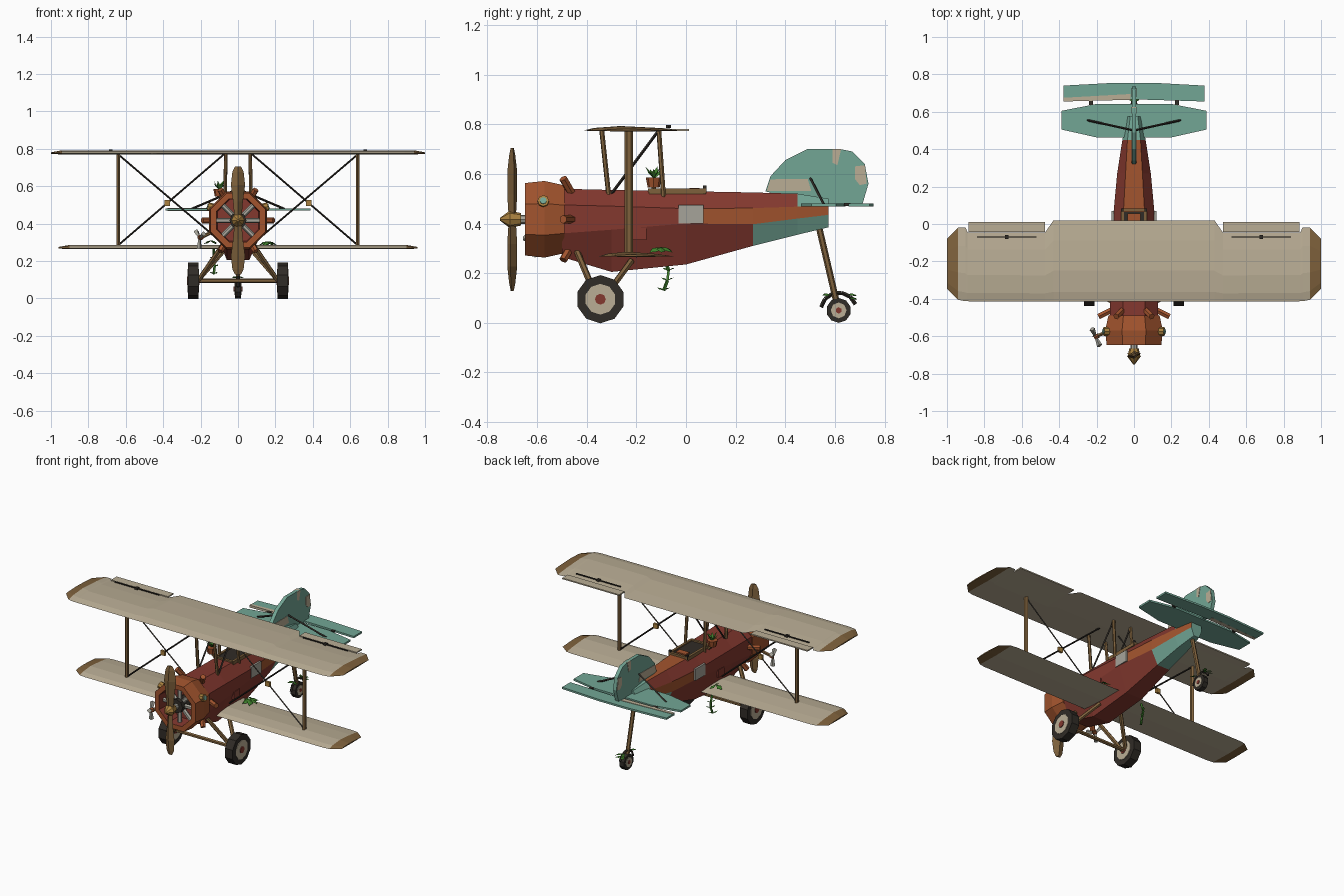
import bpy, bmesh, math
from mathutils import Vector

if "Cube" in bpy.data.objects:
    bpy.data.objects.remove(bpy.data.objects["Cube"])


def material(name, *rgb):
    m = bpy.data.materials.new(name)
    m.use_nodes = True
    m.diffuse_color = (*rgb, 1)
    m.node_tree.nodes["Principled BSDF"].inputs["Base Color"].default_value = (*rgb, 1)
    return m


CANVAS = material("canvas tan", .49, .42, .30)
TEAL = material("faded teal", .17, .38, .30)
ORANGE = material("rust orange", .36, .088, .027)
RED = material("barn red", .23, .04, .028)
WOOD = material("brown wood", .21, .12, .045)
DARK = material("dark rubber", .03, .025, .02)
GREEN = material("leaf green", .05, .22, .025)
BRASS = material("brass", .40, .22, .05)
STEEL = material("pale steel", .38, .37, .32)


def finish(bm, name, *mats):
    bmesh.ops.recalc_face_normals(bm, faces=bm.faces)
    me = bpy.data.meshes.new(name)
    bm.to_mesh(me)
    bm.free()
    for m in mats:
        me.materials.append(m)
    ob = bpy.data.objects.new(name, me)
    bpy.context.collection.objects.link(ob)
    return ob


def loft(name, rings, mats, rule=None, caps=True):
    """Skin closed rings; rule(segment, side, centre) picks the material slot."""
    bm = bmesh.new()
    vs = [[bm.verts.new(p) for p in r] for r in rings]
    n = len(rings[0])
    for s in range(len(vs) - 1):
        for i in range(n):
            j = (i + 1) % n
            f = bm.faces.new((vs[s][i], vs[s][j], vs[s + 1][j], vs[s + 1][i]))
            if rule:
                f.material_index = rule(s, i, f.calc_center_median())
    if caps:
        for s, r in ((0, vs[0]), (len(vs) - 2, vs[-1])):
            f = bm.faces.new(r)
            if rule:
                f.material_index = rule(s, 3, f.calc_center_median())
    return finish(bm, name, *mats)


def rod(name, a, b, r, mat, sides=6, r2=None):
    a, b = Vector(a), Vector(b)
    d = b - a
    bm = bmesh.new()
    bmesh.ops.create_cone(bm, cap_ends=True, segments=sides, radius1=r,
                          radius2=r if r2 is None else r2, depth=d.length)
    bm.transform(d.to_track_quat('Z', 'Y').to_matrix().to_4x4())
    bmesh.ops.translate(bm, verts=bm.verts, vec=(a + b) / 2)
    return finish(bm, name, mat)


def box(name, c, size, mat):
    bm = bmesh.new()
    bmesh.ops.create_cube(bm, size=1)
    bmesh.ops.scale(bm, verts=bm.verts, vec=size)
    bmesh.ops.translate(bm, verts=bm.verts, vec=c)
    return finish(bm, name, mat)


def side_plate(name, pts, x, half, mat):
    return loft(name, [[(x + s * half, y, z) for y, z in pts] for s in (-1, 1)], [mat])


def flat_plate(name, pts, z, half, mat):
    return loft(name, [[(x, y, z + s * half) for x, y in pts] for s in (-1, 1)], [mat])


def leaf(name, base, d, width):
    b, d = Vector(base), Vector(d)
    side = d.cross((0.3, 0.2, 1)).normalized() * width
    mid = b + d * .5
    bm = bmesh.new()
    vs = [bm.verts.new(p) for p in (b, mid + side, b + d, mid - side, mid + Vector((0, 0, width * .4)))]
    for i in range(4):
        bm.faces.new((vs[i], vs[(i + 1) % 4], vs[4]))
    bm.faces.new(vs[:4])
    return finish(bm, name, GREEN)


# Fuselage: y, half width, top half width, top, side high, side low, bottom
body = [(-.5, .13, .06, .54, .475, .36, .265), (-.3, .125, .06, .535, .47, .375, .205),
        (0, .115, .06, .53, .46, .40, .235), (.27, .09, .045, .525, .462, .397, .31),
        (.45, .062, .035, .52, .468, .42, .355), (.575, .04, .02, .50, .472, .435, .385)]


def body_rule(s, i, c):
    if (s >= 3 and i in (2, 3, 4)) or (s == 4 and i in (0, 6, 7)):
        return 2
    return 1 if s >= 2 and i in (1, 5, 7) else 0


loft("fuselage", [[(a, y, t), (w, y, hi), (w, y, lo), (a, y, b), (-a, y, b), (-w, y, lo),
                   (-w, y, hi), (-a, y, t)] for y, w, a, t, hi, lo, b in body],
     [RED, ORANGE, TEAL], body_rule)

# Engine cowl, open at the front
CZ = .417


def ring(y, r, n=8):
    return [(r * math.cos(t), y, CZ + r * math.sin(t))
            for t in (math.tau * (i + .5) / n for i in range(n))]


loft("engine_cowl", [ring(-.49, .148), ring(-.57, .167), ring(-.648, .158), ring(-.648, .125),
                     ring(-.55, .12)], [ORANGE, RED], lambda s, i, c: int(s == 3))
rod("crankcase", (0, -.54, CZ), (0, -.635, CZ), .045, DARK, 8)
for k in range(8):
    t = math.tau * k / 8
    c, s = math.cos(t), math.sin(t)
    rod("engine_cylinder", (.04 * c, -.6, CZ + .04 * s), (.115 * c, -.6, CZ + .115 * s), .014, STEEL)
for k in range(6):
    t = math.tau * k / 6
    c, s = math.cos(t), math.sin(t)
    rod("exhaust_stub", (.12 * c, -.46, CZ + .12 * s), (.19 * c, -.495, CZ + .19 * s), .017, ORANGE)
for sx in (-1, 1):
    rod("cowl_port", (sx * .135, -.575, .485), (sx * .162, -.575, .492), .023, BRASS, 8)
    rod("cowl_port_glass", (sx * .16, -.575, .491), (sx * .166, -.575, .493), .014, TEAL, 8)

# Propeller
rod("propeller_shaft", (0, -.56, CZ), (0, -.7, CZ), .018, STEEL, 8)
rod("spinner_back", (0, -.665, CZ), (0, -.71, CZ), .025, BRASS, 8, .035)
rod("spinner", (0, -.71, CZ), (0, -.75, CZ), .035, BRASS, 8, .005)
blade = [(0, .018, .014), (.1, .026, .02), (.19, .038, .02), (.26, .03, .012), (.288, .016, .006)]
for s in (-1, 1):
    loft("propeller_blade", [[(w, -.7 + .4 * h * s, CZ + s * d), (0, -.7 + h, CZ + s * d),
                              (-w, -.7 - .4 * h * s, CZ + s * d), (0, -.7 - h, CZ + s * d)]
                             for d, w, h in blade], [WOOD])

# Wings
section = [(0, 0), (.12, .011), (.38, .018), (.75, .01), (1, 0), (.5, -.004)]


def wing(name, stations, z):
    full = [(-x, a, b) for x, a, b in reversed(stations)] + stations
    tip = stations[-2][0]
    loft(name, [[(x, a + f * (b - a), z + h * (.4 if abs(x) > tip else 1)) for f, h in section]
                for x, a, b in full], [CANVAS, WOOD], lambda s, i, c: int(abs(c.x) > tip))


wing("upper_wing", [(.43, -.415, .02), (.475, -.415, -.045), (.89, -.413, -.045), (.9, -.413, -.02),
                    (.94, -.405, -.02), (1, -.345, -.08)], .774)
wing("lower_wing", [(.2, -.35, -.05), (.86, -.35, -.05), (.9, -.345, -.055), (.96, -.30, -.10)], .268)

for s in (-1, 1):
    # Ailerons with push bars
    box("aileron", (s * .68, -.016, .776), (.41, .056, .008), CANVAS)
    box("aileron_bar", (s * .68, -.07, .789), (.32, .007, .006), DARK)
    box("aileron_horn", (s * .68, -.07, .79), (.02, .02, .012), DARK)
    # Wing struts and bracing wires
    loft("wing_strut", [[(s * .64 + u * .009, -.23 + v * .017, z) for u, v in
                         ((1, -.5), (1, .5), (0, 1), (-1, .5), (-1, -.5), (0, -1))]
                        for z in (.275, .78)], [WOOD])
    rod("brace_wire", (s * .07, -.23, .775), (s * .64, -.23, .285), .005, DARK, 4)
    rod("brace_wire", (s * .64, -.23, .77), (s * .1, -.23, .31), .005, DARK, 4)
    box("wire_clip", (s * .378, -.23, .51), (.03, .015, .03), BRASS)
    rod("cabane_strut", (s * .07, -.31, .5), (s * .065, -.34, .78), .01, WOOD)
    rod("cabane_strut", (s * .07, -.09, .5), (s * .065, -.11, .78), .01, WOOD)
    rod("cabane_brace", (s * .07, -.3, .52), (s * .065, -.11, .775), .006, DARK, 4)
    # Side patches
    box("side_patch", (s * .113, .02, .437), (.012, .10, .075), STEEL)
    box("step_panel", (s * .118, -.19, .358), (.012, .06, .05), RED)
    # Main landing gear
    rod("gear_leg_front", (s * .21, -.36, .10), (s * .08, -.44, .29), .013, WOOD)
    rod("gear_leg_rear", (s * .21, -.33, .10), (s * .08, -.22, .25), .013, WOOD)
    rod("tire", (s * .212, -.345, .095), (s * .267, -.345, .095), .097, DARK, 10)
    rod("wheel_hub", (s * .208, -.345, .095), (s * .270, -.345, .095), .062, CANVAS, 10)
    rod("wheel_cap", (s * .205, -.345, .095), (s * .274, -.345, .095), .022, RED, 8)
    # Tail bracing
    rod("tail_brace", (0, .5, .585), (s * .25, .555, .478), .006, DARK, 4)
    box("elevator_hinge", (s * .23, .65, .477), (.02, .025, .012), DARK)
rod("axle", (-.22, -.345, .095), (.22, -.345, .095), .012, WOOD)

# Cockpit with wooden rim
box("cockpit_opening", (0, -.035, .531), (.11, .2, .006), DARK)
box("cockpit_seat", (0, .035, .537), (.07, .04, .012), ORANGE)
for s in (-1, 1):
    box("cockpit_rim", (s * .062, -.035, .53), (.016, .23, .022), WOOD)
    box("cockpit_rim_end", (0, -.035 + s * .11, .533), (.13, .016, .018), WOOD)
    box("cockpit_latch", (s * .062, .075, .54), (.014, .014, .028), DARK)

# Tail surfaces


def mirrored(half):
    return half + [(-x, y) for x, y in reversed(half)]


flat_plate("stabilizer", mirrored([(.2, .463), (.387, .505), (.387, .605), (.2, .642)]), .475, .006, TEAL)
flat_plate("elevator", mirrored([(.05, .665), (.377, .655), (.377, .74), (.1, .755)]), .475, .006, TEAL)
flat_plate("elevator_patch", [(-.377, .655), (-.02, .664), (-.02, .695), (-.377, .675)], .476, .0075, CANVAS)
side_plate("fin", [(.32, .53), (.34, .59), (.4, .655), (.49, .70), (.62, .70), (.67, .69), (.72, .64),
                   (.735, .56), (.71, .475), (.5, .475)], 0, .012, TEAL)
side_plate("fin_patch", [(.325, .53), (.34, .578), (.49, .58), (.505, .53)], 0, .0145, CANVAS)
side_plate("fin_patch", [(.59, .70), (.59, .645), (.61, .635), (.625, .70)], 0, .0145, CANVAS)
side_plate("fin_patch", [(.68, .58), (.68, .63), (.72, .635), (.728, .56), (.70, .555)], 0, .0145, CANVAS)

# Tail wheel with bent fender
rod("tail_leg", (0, .53, .41), (0, .612, .06), .013, WOOD)
rod("tail_tire", (-.017, .615, .05), (.017, .615, .05), .05, DARK, 10)
rod("tail_hub", (-.02, .615, .05), (.02, .615, .05), .032, CANVAS, 8)
rod("tail_cap", (-.023, .615, .05), (.023, .615, .05), .013, RED, 6)
fender = [(.615 + .072 * math.cos(t), .05 + .072 * math.sin(t))
          for t in (math.radians(a) for a in range(20, 171, 30))]
for (y1, z1), (y2, z2) in zip(fender, fender[1:]):
    rod("tail_fender", (0, y1, z1), (0, y2, z2), .008, DARK, 4)
for y, z, dy in ((.65, .115, .04), (.66, .10, .03), (.58, .115, -.03)):
    for s in (-1, 1):
        leaf("tail_leaf", (0, y, z), (s * .03, dy, -.005), .014)

# Flower pot beside the cockpit
rod("plant_pot", (-.1, -.13, .545), (-.1, -.13, .585), .024, ORANGE, 8, .032)
rod("pot_bracket", (-.06, -.13, .51), (-.1, -.13, .55), .01, WOOD)
for k in range(7):
    t = math.tau * k / 7
    leaf("pot_leaf", (-.1, -.13, .58), (.035 * math.cos(t), .035 * math.sin(t), .04 + .01 * (k % 2)), .01)

# Leaves and a hanging vine at the lower wing roots
for k in range(6):
    t = math.tau * k / 6
    leaf("wing_leaf", (.16, -.1, .305), (.05 * math.cos(t), .055 * math.sin(t), -.022), .02)
    if k % 2:
        leaf("wing_leaf", (-.14, -.11, .31), (.045 * math.cos(t), .045 * math.sin(t), -.02), .018)
vine = [(-.13, -.09, .27), (-.13, -.07, .21), (-.125, -.075, .17), (-.13, -.09, .13)]
for a, b in zip(vine, vine[1:]):
    rod("vine", a, b, .007, GREEN, 4)
    for s in (-1, 1):
        leaf("vine_leaf", b, (s * .02, s * .025, .012), .009)

# Small side windmill
rod("windmill_arm", (-.13, -.57, .36), (-.2, -.6, .325), .01, WOOD)
rod("windmill_hub", (-.19, -.596, .33), (-.21, -.606, .322), .014, ORANGE)
for k in range(3):
    t = math.tau * k / 3 + .4
    d = Vector((.4 * math.cos(t), -.9 * math.cos(t), math.sin(t))) * .058
    c = Vector((-.205, -.603, .323))
    rod("windmill_blade", c, c + d, .006, STEEL, 4, .015)
